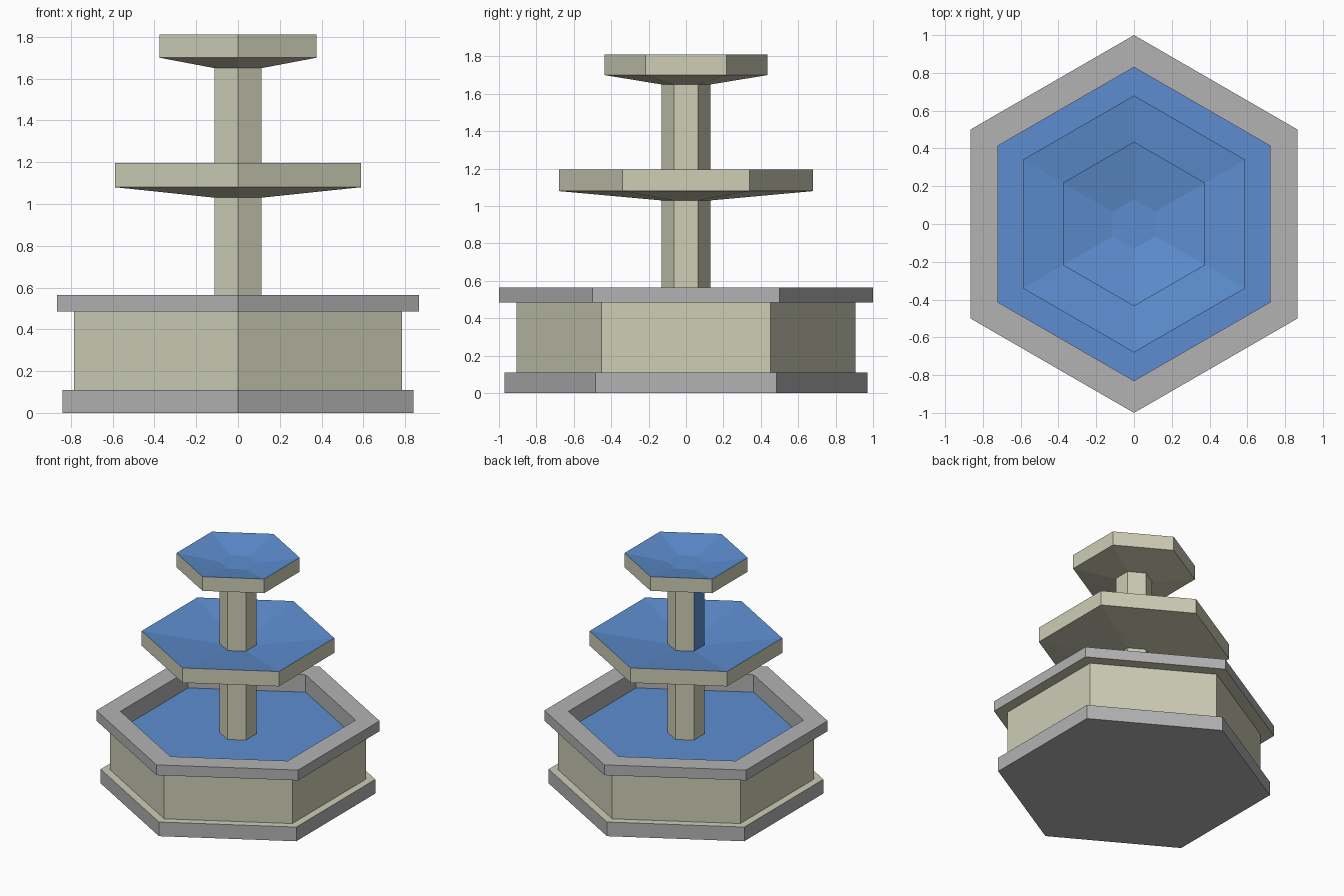
import bpy, bmesh, math

if "Cube" in bpy.data.objects:
    bpy.data.objects.remove(bpy.data.objects["Cube"])


def make_mat(name, rgb):
    m = bpy.data.materials.new(name)
    m.diffuse_color = (*rgb, 1)
    m.use_nodes = True
    m.node_tree.nodes["Principled BSDF"].inputs["Base Color"].default_value = m.diffuse_color
    return m


GREY, STONE, WATER = 0, 1, 2
mats = [make_mat("grey_trim", (0.45, 0.45, 0.45)),
        make_mat("pale_stone", (0.61, 0.61, 0.47)),
        make_mat("water", (0.11, 0.27, 0.63))]


def hex_lathe(name, profile, bands, cap_start=None, cap_end=None):
    """Sweep (radius, z) points round six sides; one material per band."""
    bm = bmesh.new()
    rings = []
    for r, z in profile:
        angles = [math.radians(90 + 60 * i) for i in range(6)]
        rings.append([bm.verts.new((r * math.cos(a), r * math.sin(a), z)) for a in angles])
    for lo, hi, mat in zip(rings, rings[1:], bands):
        for i in range(6):
            j = (i + 1) % 6
            bm.faces.new((lo[i], lo[j], hi[j], hi[i])).material_index = mat
    if cap_start is not None:
        bm.faces.new(rings[0][::-1]).material_index = cap_start
    if cap_end is not None:
        bm.faces.new(rings[-1]).material_index = cap_end
    me = bpy.data.meshes.new(name)
    bm.to_mesh(me)
    bm.free()
    for m in mats:
        me.materials.append(m)
    ob = bpy.data.objects.new(name, me)
    bpy.context.collection.objects.link(ob)
    return ob


P = 0.13  # column radius

# Pool: plinth, wall, overhanging rim, inner wall and water
hex_lathe("pool",
          [(0.97, 0), (0.97, 0.11), (0.905, 0.11), (0.905, 0.485), (1.0, 0.485),
           (1.0, 0.565), (0.83, 0.565), (0.83, 0.43), (P, 0.43)],
          [GREY, STONE, STONE, STONE, GREY, GREY, GREY, WATER], cap_start=GREY)

# Lower column and wide bowl with dished water
hex_lathe("lower_column", [(P, 0.43), (P, 1.03)], [STONE])
hex_lathe("lower_bowl",
          [(P, 1.03), (0.68, 1.08), (0.68, 1.195), (P, 1.12)],
          [STONE, STONE, WATER])

# Upper column, with its left face coloured as wet
column = hex_lathe("upper_column", [(P, 1.12), (P, 1.65)], [STONE])
for f in column.data.polygons:
    if f.normal.x < -0.9:
        f.material_index = WATER

# Small top bowl
hex_lathe("upper_bowl",
          [(P, 1.65), (0.435, 1.70), (0.435, 1.81), (P, 1.755)],
          [STONE, STONE, WATER], cap_end=WATER)
